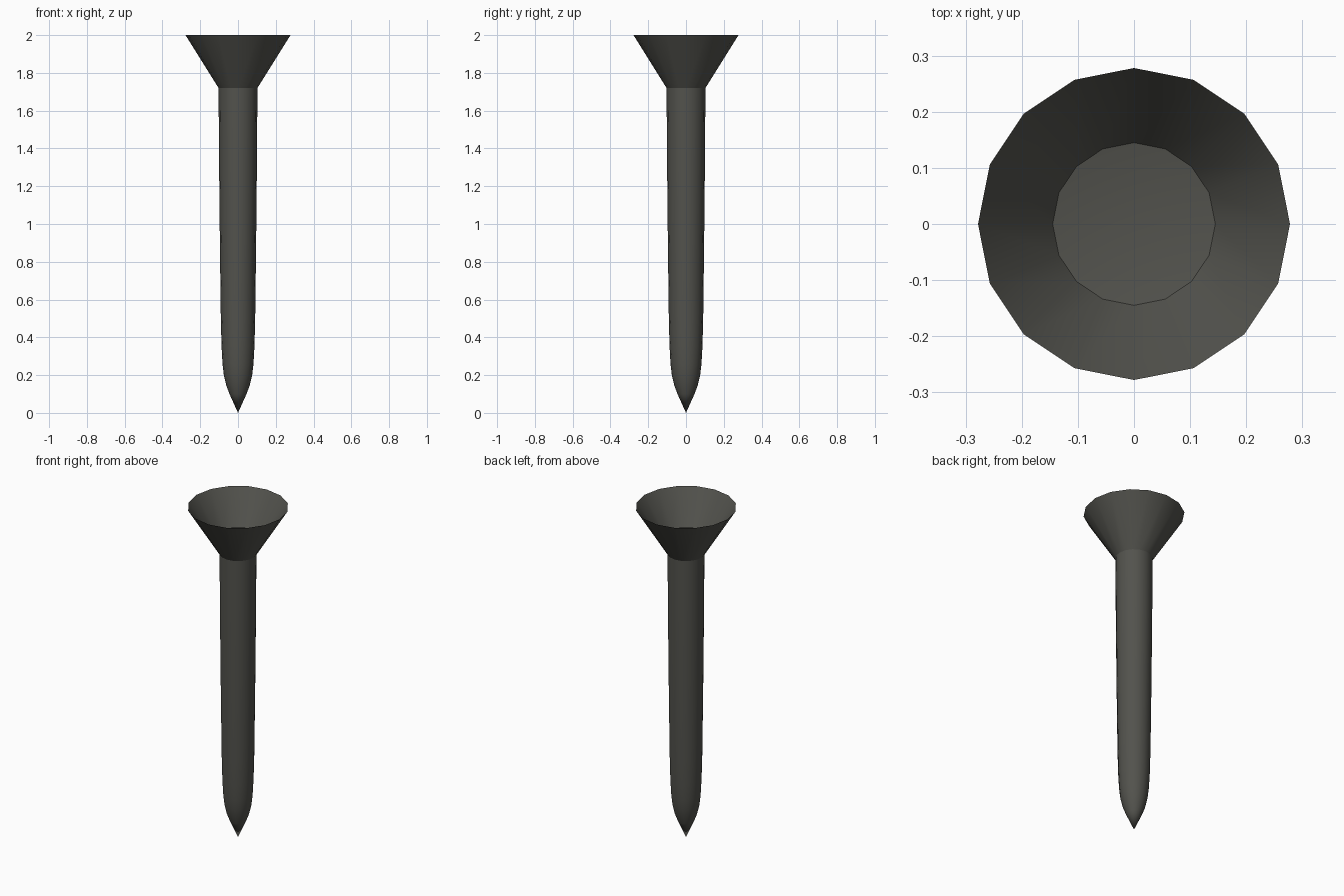
import bpy, bmesh, math

if "Cube" in bpy.data.objects:
    bpy.data.objects.remove(bpy.data.objects["Cube"])

SIDES = 16

metal = bpy.data.materials.new("dark grey metal")
metal.diffuse_color = (0.085, 0.085, 0.074, 1)
metal.use_nodes = True
metal.node_tree.nodes["Principled BSDF"].inputs["Base Color"].default_value = metal.diffuse_color


def lathe(name, profile, sides=SIDES):
    """Spin a list of (radius, z) points around z; radius 0 makes a pole."""
    bm = bmesh.new()
    rings = []
    for r, z in profile:
        n = 1 if r == 0 else sides
        rings.append([bm.verts.new((r * math.cos(2 * math.pi * i / sides),
                                    r * math.sin(2 * math.pi * i / sides), z))
                      for i in range(n)])
    for a, b in zip(rings, rings[1:]):
        for i in range(sides):
            j = (i + 1) % sides
            quad = [a[i % len(a)], a[j % len(a)], b[j % len(b)], b[i % len(b)]]
            bm.faces.new(list(dict.fromkeys(quad)))
    mesh = bpy.data.meshes.new(name)
    bm.to_mesh(mesh)
    bm.free()
    obj = bpy.data.objects.new(name, mesh)
    bpy.context.collection.objects.link(obj)
    mesh.materials.append(metal)
    bpy.ops.object.select_all(action='DESELECT')
    obj.select_set(True)
    bpy.context.view_layer.objects.active = obj
    bpy.ops.object.shade_smooth_by_angle(angle=math.radians(30))
    return obj


# Tapered shaft with a sharp point, flaring into the cup and its dished floor
lathe("tee", [
    (0, 0), (0.045, 0.1), (0.062, 0.145), (0.075, 0.2), (0.082, 0.26),
    (0.087, 0.35), (0.091, 0.5), (0.096, 0.9), (0.1, 1.3), (0.103, 1.72),
    (0.278, 2.0),
    (0.145, 1.81), (0, 1.785),
])
